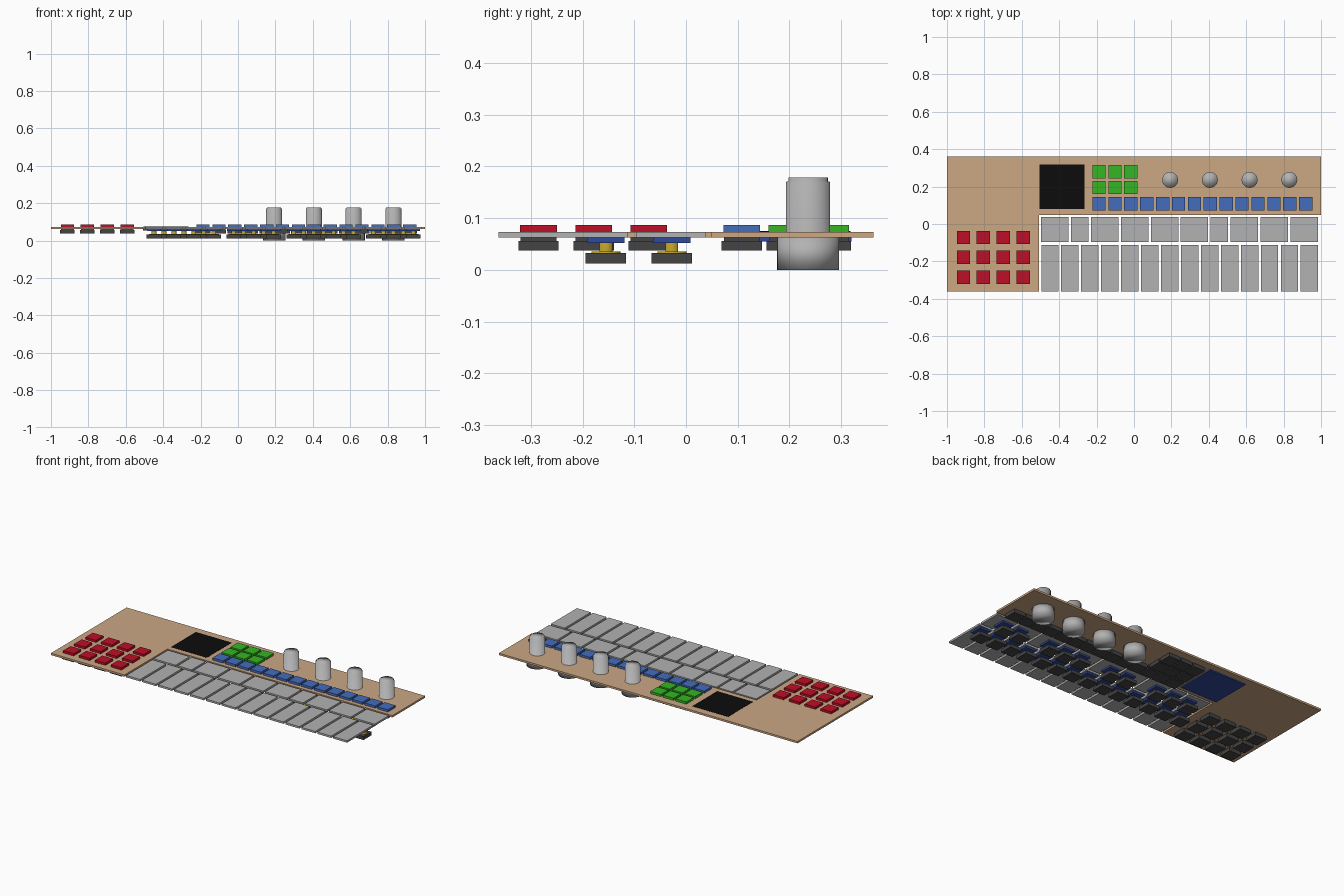
import bpy, bmesh, math

if "Cube" in bpy.data.objects:
    bpy.data.objects.remove(bpy.data.objects["Cube"])


def material(name, r, g, b):
    lin = [(c / 255 / 12.92) if c < 11 else ((c / 255 + 0.055) / 1.055) ** 2.4 for c in (r, g, b)]
    m = bpy.data.materials.new(name)
    m.diffuse_color = (*lin, 1)
    m.use_nodes = True
    m.node_tree.nodes["Principled BSDF"].inputs["Base Color"].default_value = m.diffuse_color
    return m


TAN = material("tan_board", 204, 168, 132)
GREY = material("light_grey", 178, 178, 178)
DARK = material("dark_grey", 68, 68, 68)
RED = material("red", 190, 14, 38)
GREEN = material("green", 52, 182, 36)
BLUE = material("blue", 68, 108, 188)
NAVY = material("navy_blue", 48, 74, 156)
BLACK = material("black", 12, 12, 12)
GOLD = material("gold", 190, 160, 40)


def finish(bm, name, mat):
    bmesh.ops.recalc_face_normals(bm, faces=bm.faces)
    me = bpy.data.meshes.new(name)
    bm.to_mesh(me)
    bm.free()
    me.materials.append(mat)
    ob = bpy.data.objects.new(name, me)
    bpy.context.collection.objects.link(ob)
    return ob


def slab(name, outline, z0, z1, mat):
    """Extrude a flat outline from z0 to z1."""
    bm = bmesh.new()
    f = bm.faces.new([bm.verts.new((x, y, z0)) for x, y in outline])
    ext = bmesh.ops.extrude_face_region(bm, geom=[f])
    for v in ext["geom"]:
        if isinstance(v, bmesh.types.BMVert):
            v.co.z = z1
    return finish(bm, name, mat)


def box(name, x0, x1, y0, y1, z0, z1, mat):
    return slab(name, [(x0, y0), (x1, y0), (x1, y1), (x0, y1)], z0, z1, mat)


def square(name, x, y, half, z0, z1, mat):
    return box(name, x - half, x + half, y - half, y + half, z0, z1, mat)


def turned(name, x, y, profile, mat, n=40):
    """Closed solid of revolution from (radius, z) points."""
    bm = bmesh.new()
    rings = [[bm.verts.new((x + r * math.cos(2 * math.pi * i / n),
                            y + r * math.sin(2 * math.pi * i / n), z)) for i in range(n)]
             for r, z in profile]
    for a, b in zip(rings, rings[1:]):
        for i in range(n):
            j = (i + 1) % n
            bm.faces.new((a[i], a[j], b[j], b[i]))
    bm.faces.new(rings[0])
    bm.faces.new(rings[-1])
    for f in bm.faces:
        f.smooth = True
    for e in bm.edges:
        if len(e.link_faces) == 2 and e.calc_face_angle(0) > math.radians(30):
            e.smooth = False
    return finish(bm, name, mat)


Z0, Z1 = 0.062, 0.0735  # bottom and top of board and keys

# L-shaped top board
slab("board", [(-1, -0.362), (-0.507, -0.362), (-0.507, 0.049), (1, 0.049),
               (1, 0.362), (-1, 0.362)], Z0, Z1, TAN)

# Screen and its circuit plate below
box("screen", -0.505, -0.265, 0.08, 0.318, Z1 - 0.004, Z1 + 0.001, BLACK)
box("screen_circuit", -0.507, -0.263, 0.078, 0.32, 0.055, Z0, NAVY)


# Square buttons with a switch body under the board
def button(name, x, y, mat):
    square(name + "_button", x, y, 0.0355, Z0 + 0.002, 0.087, mat)
    square(name + "_switch_neck", x, y, 0.035, 0.055, Z0 + 0.001, DARK)
    square(name + "_switch", x, y, 0.039, 0.037, 0.056, DARK)


for i in range(4):
    for j in range(3):
        button("red", -0.912 + 0.1065 * i, -0.285 + 0.1065 * j, RED)
for i in range(3):
    for j in range(2):
        button("green", -0.187 + 0.085 * i, 0.195 + 0.085 * j, GREEN)
for i in range(14):
    button("blue", -0.187 + 0.085 * i, 0.108, BLUE)

# Rotary knobs: wide body below, slim chamfered cap above
for i in range(4):
    turned("knob", 0.193 + 0.2125 * i, 0.236,
           [(0.06, 0), (0.06, Z0), (0.0425, Z0), (0.0425, 0.17), (0.038, 0.171), (0.038, 0.178)], GREY)


# Key contact: blue cap, gold stem, dark switch
def key_switch(x, y):
    square("key_pad", x, y, 0.036, 0.052, Z0, NAVY)
    turned("key_stem", x, y, [(0.028, 0.03), (0.028, 0.035), (0.0125, 0.035), (0.0125, 0.053)], GOLD, 20)
    square("key_switch", x, y, 0.039, 0.012, 0.032, DARK)


START, PITCH, GAP = -0.5025, 0.1067, 0.0068

# Front row of fourteen equal keys
for i in range(14):
    x = START + PITCH * i
    box("front_key", x + GAP, x + PITCH - GAP, -0.362, -0.112, Z0, Z1, GREY)
    key_switch(x + PITCH / 2, -0.155)

# Back row: wide keys, with a narrow one in the middle of each group of three
x = START
widths = [1.5, 1, 1.5, 1.5, 1.5] * 2
switch_at = [1, 2, 3, 5, 6, 8, 9, 10, 12, 13]
for w, s in zip(widths, switch_at):
    box("back_key", x + 0.0055, x + w * PITCH - 0.0075, -0.097, 0.038, Z0, Z1, GREY)
    key_switch(START + PITCH * s, -0.0275)
    x += w * PITCH
